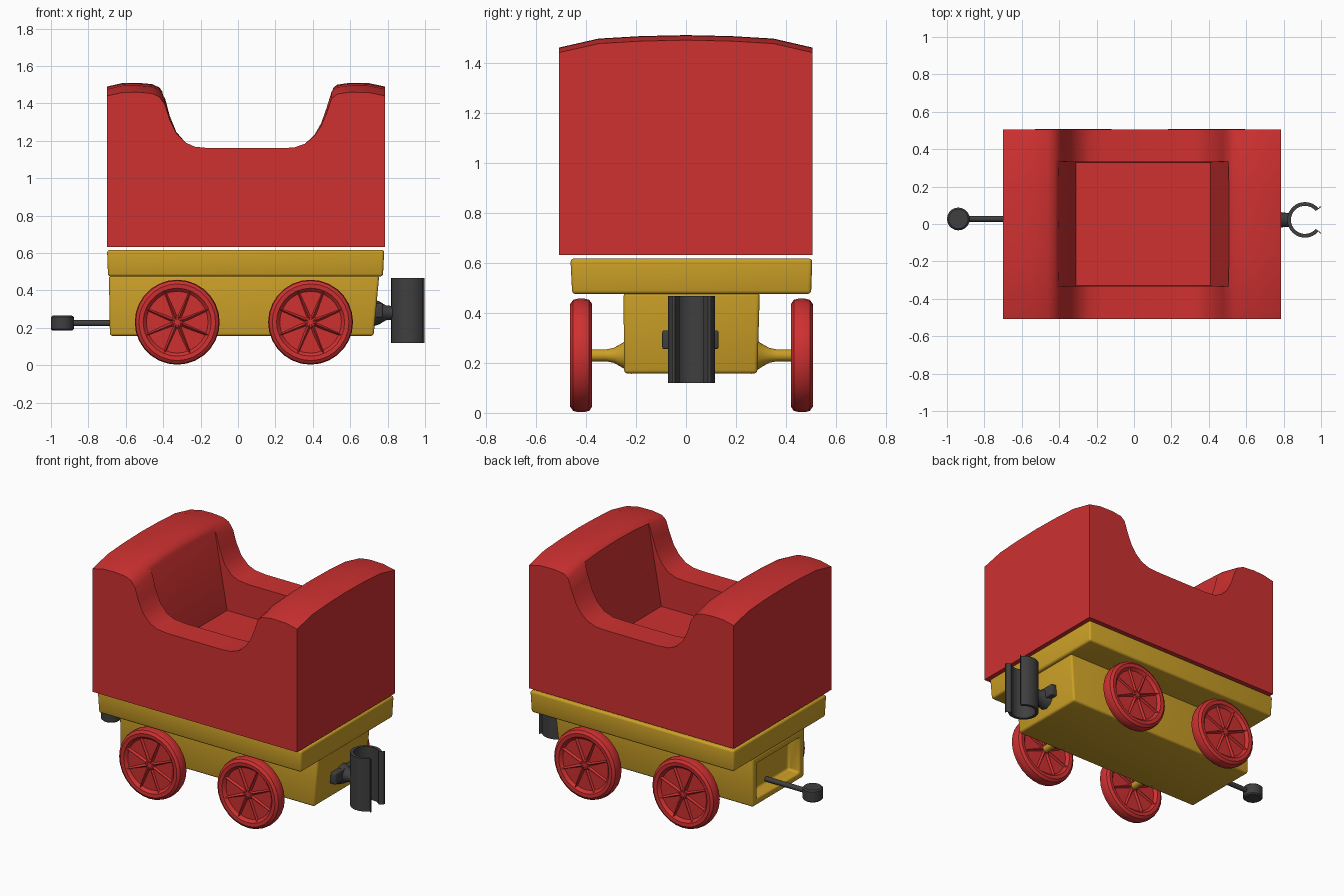
import bpy
import bmesh
from math import sin, cos, pi, radians
from mathutils import Vector, Matrix

cube = bpy.data.objects.get("Cube")
if cube:
    bpy.data.objects.remove(cube, do_unlink=True)


def material(name, rgb):
    m = bpy.data.materials.new(name)
    m.use_nodes = True
    m.diffuse_color = (*rgb, 1)
    m.node_tree.nodes["Principled BSDF"].inputs["Base Color"].default_value = (*rgb, 1)
    return m


RED = material("red", (0.62, 0.03, 0.03))
YELLOW = material("yellow", (0.6, 0.35, 0.02))
GREY = material("dark_grey", (0.05, 0.05, 0.05))
MID = 0.022  # y of the undercarriage centre line


def finish(name, bm, mat, bevel=0, cutter=None, angle=35):
    """Turn a bmesh into a shaded object, with optional cut and bevel."""
    bmesh.ops.recalc_face_normals(bm, faces=bm.faces)
    mesh = bpy.data.meshes.new(name)
    bm.to_mesh(mesh)
    bm.free()
    mesh.materials.append(mat)
    obj = bpy.data.objects.new(name, mesh)
    bpy.context.collection.objects.link(obj)
    bpy.ops.object.select_all(action="DESELECT")
    bpy.context.view_layer.objects.active = obj
    obj.select_set(True)
    if cutter:
        mod = obj.modifiers.new("cut", "BOOLEAN")
        mod.object = cutter
        mod.solver = "EXACT"
        bpy.ops.object.modifier_apply(modifier=mod.name)
        bpy.data.objects.remove(cutter, do_unlink=True)
    if bevel:
        mod = obj.modifiers.new("soft_edges", "BEVEL")
        mod.width = bevel
        mod.segments = 3
        mod.limit_method = "ANGLE"
        bpy.ops.object.modifier_apply(modifier=mod.name)
    bpy.ops.object.shade_smooth_by_angle(angle=radians(angle))
    return obj


def loft_into(bm, rings):
    """Skin matching rings of points and cap both ends."""
    rows = [[bm.verts.new(p) for p in ring] for ring in rings]
    n = len(rows[0])
    for a, b in zip(rows, rows[1:]):
        for i in range(n):
            j = (i + 1) % n
            bm.faces.new((a[i], a[j], b[j], b[i]))
    bm.faces.new(rows[0])
    bm.faces.new(rows[-1])


def loft(name, rings, mat, **kw):
    bm = bmesh.new()
    loft_into(bm, rings)
    return finish(name, bm, mat, **kw)


def rect(x0, x1, y0, y1, z):
    return [(x0, y0, z), (x1, y0, z), (x1, y1, z), (x0, y1, z)]


def lathe(name, profile, centre, axis, mat, sides=20, **kw):
    """Revolve (radius, height) pairs round an axis through centre."""
    turn = Vector(axis).to_track_quat("Z", "Y")
    rings = [[Vector(centre) + turn @ Vector((r * cos(2 * pi * i / sides),
                                              r * sin(2 * pi * i / sides), h))
              for i in range(sides)] for r, h in profile]
    return loft(name, rings, mat, **kw)


# Tub: side outline swept across the width, with a crowned top
outline = [(-0.70, 0.632), (0.785, 0.632), (0.785, 1.49), (0.70, 1.508), (0.60, 1.51),
           (0.53, 1.50), (0.50, 1.475), (0.475, 1.39), (0.445, 1.30), (0.41, 1.235),
           (0.36, 1.185), (0.30, 1.164), (0.22, 1.16), (-0.15, 1.16), (-0.23, 1.168),
           (-0.28, 1.19), (-0.33, 1.25), (-0.365, 1.34), (-0.39, 1.44), (-0.42, 1.485),
           (-0.46, 1.503), (-0.54, 1.51), (-0.62, 1.508), (-0.70, 1.49)]
stations = [(-0.508, 0.05), (-0.35, 0.014), (-0.18, 0.004), (0, 0),
            (0.18, 0.004), (0.35, 0.014), (0.506, 0.05)]
tub_rings = [[(x, y, z - drop * min(1, max(0, (z - 1.2) / 0.25))) for x, z in outline]
             for y, drop in stations]
well = loft("well_cutter", [rect(-0.31, 0.41, -0.33, 0.33, 0.95),
                            rect(-0.43, 0.53, -0.335, 0.335, 1.6)], RED)
well.hide_render = True
loft("tub", tub_rings, RED, cutter=well)

# Platform under the tub
loft("platform", [rect(-0.695, 0.775, -0.455, 0.50, 0.475),
                  rect(-0.70, 0.782, -0.462, 0.505, 0.617)], YELLOW, bevel=0.014)

# Chassis block with a recessed rear end
recess = loft("recess_cutter", [rect(-0.8, -0.60, -0.20, 0.24, 0.20),
                                rect(-0.8, -0.60, -0.20, 0.24, 0.43)], YELLOW)
recess.hide_render = True
loft("chassis", [rect(-0.685, 0.725, -0.247, 0.285, 0.157),
                 rect(-0.69, 0.755, -0.25, 0.295, 0.48)], YELLOW,
     cutter=recess, bevel=0.014)

# Wheels with spokes, and axles flaring into the chassis
half = [(0.025, 0.034), (0.035, 0.026), (0.165, 0.024), (0.182, 0.042),
        (0.205, 0.044), (0.222, 0.032), (0.227, 0.012)]
wheel_profile = half + [(r, -h) for r, h in reversed(half)]


def spokes(name, centre):
    """Eight tapered ridges standing out on both faces."""
    bm = bmesh.new()
    for k in range(8):
        turn = Matrix.Rotation(k * pi / 4 + pi / 8, 3, "Y")
        rings = []
        for r, w, h in ((0.015, 0.016, 0.036), (0.185, 0.007, 0.039)):
            section = [(r, -h, 0), (r, -0.02, w), (r, 0.02, w),
                       (r, h, 0), (r, 0.02, -w), (r, -0.02, -w)]
            rings.append([Vector(centre) + turn @ Vector(p) for p in section])
        loft_into(bm, rings)
    finish(name, bm, RED, angle=20)


for end, x in (("rear", -0.325), ("front", 0.388)):
    for side, s in (("left", 1), ("right", -1)):
        centre = (x, MID + s * 0.441, 0.23)
        lathe(f"{end}_{side}_wheel", wheel_profile, centre, (0, 1, 0), RED, sides=28)
        spokes(f"{end}_{side}_spokes", centre)
        lathe(f"{end}_{side}_axle", [(0.075, 0.24), (0.05, 0.275), (0.03, 0.31), (0.024, 0.34),
                                     (0.024, 0.43)], (x, MID, 0.23), (0, s, 0), YELLOW)

# Rear drawbar with a round pin
lathe("drawbar", [(0.016, -0.93), (0.016, -0.58)], (0, 0.027, 0.225), (1, 0, 0), GREY, sides=12)
lathe("drawbar_pin", [(0.052, -0.04), (0.061, -0.032), (0.061, 0.032), (0.052, 0.04)],
      (-0.939, 0.027, 0.225), (0, 0, 1), GREY)

# Front coupling: open clip, stem and mounting plate
arc = [radians(40 + i * 280 / 24) for i in range(25)]
clip = [(0.914 + 0.095 * cos(a), MID + 0.095 * sin(a)) for a in arc]
clip += [(0.998, MID - 0.078), (0.998, MID - 0.066)]
clip += [(0.914 + 0.075 * cos(a), MID + 0.075 * sin(a)) for a in reversed(arc)]
clip += [(0.998, MID + 0.066), (0.998, MID + 0.078)]
loft("coupling_clip", [[(x, y, z) for x, y in clip] for z in (0.12, 0.467)], GREY)
lathe("coupling_stem", [(0.07, 0.73), (0.062, 0.755), (0.04, 0.79), (0.036, 0.835)],
      (0, MID, 0.28), (1, 0, 0), GREY, sides=12)
loft("coupling_plate", [rect(0.72, 0.775, -0.095, 0.13, 0.255),
                        rect(0.72, 0.775, -0.095, 0.13, 0.33)], GREY, bevel=0.008)
